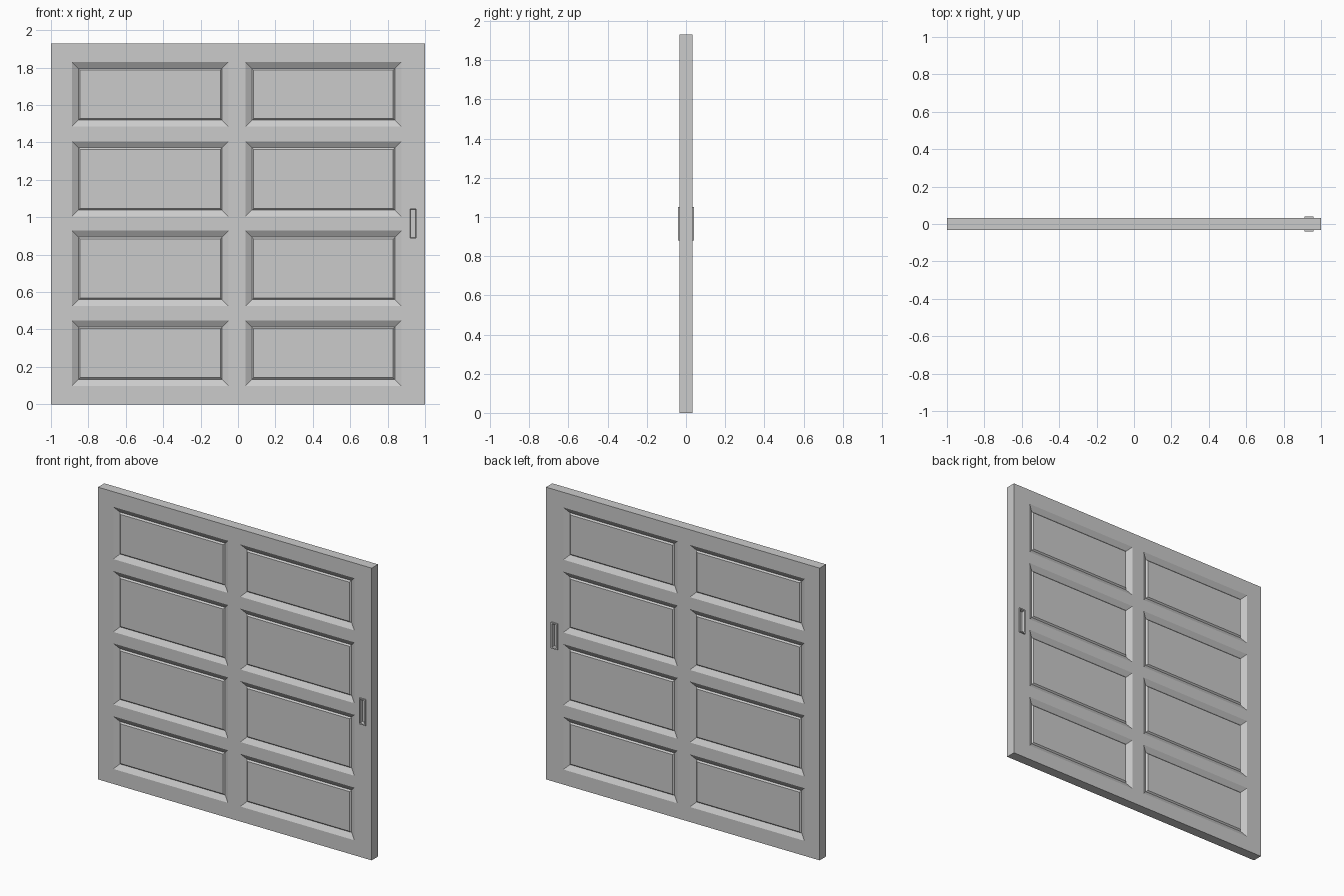
import bpy, bmesh

if "Cube" in bpy.data.objects:
    bpy.data.objects.remove(bpy.data.objects["Cube"])

T = 0.033            # half thickness of the door
PROUD = 0.041        # front of the pull rim
COLS = [(-0.888, -0.051), (0.04, 0.873)]
ROWS = [(0.099, 0.447), (0.525, 0.928), (1.004, 1.406), (1.485, 1.83)]
PULL_X, PULL_Z = (0.912, 0.96), (0.88, 1.052)


def inside(face, xr, zr):
    c = face.calc_center_median()
    return xr[0] < c.x < xr[1] and zr[0] < c.z < zr[1]


def sheet(bm, xs, zs, y):
    """Grid of faces at depth y, facing the front."""
    v = [[bm.verts.new((x, y, z)) for z in zs] for x in xs]
    for i in range(len(xs) - 1):
        for j in range(len(zs) - 1):
            bm.faces.new((v[i][j], v[i+1][j], v[i+1][j+1], v[i][j+1]))
    bm.normal_update()


def inset(bm, faces, width, depth):
    bmesh.ops.inset_individual(bm, faces=faces, thickness=width, depth=depth,
                               use_even_offset=True)
    bm.normal_update()


def rim_to(bm, y):
    """Extrude the outer border back to depth y."""
    edges = [e for e in bm.edges if e.is_boundary]
    geom = bmesh.ops.extrude_edge_only(bm, edges=edges)["geom"]
    for v in geom:
        if isinstance(v, bmesh.types.BMVert):
            v.co.y = y


def finish(bm, name):
    me = bpy.data.meshes.new(name)
    bm.to_mesh(me)
    bm.free()
    ob = bpy.data.objects.new(name, me)
    bpy.context.collection.objects.link(ob)
    mod = ob.modifiers.new("both_sides", 'MIRROR')
    mod.use_axis = (False, True, False)
    mod.merge_threshold = 0.0005


# Door slab with raised, chamfered panels
bm = bmesh.new()
xs = sorted([-1, 1, *PULL_X] + [x for c in COLS for x in c])
zs = sorted([0, 1.93, *PULL_Z] + [z for r in ROWS for z in r])
sheet(bm, xs, zs, -T)
rim_to(bm, 0)
front = lambda: [f for f in bm.faces if f.normal.y < -0.9]
bm.normal_update()
for c in COLS:
    for r in ROWS:
        cells = [f for f in front() if inside(f, c, r)]
        if len(cells) > 1:
            bmesh.ops.dissolve_faces(bm, faces=cells, use_verts=False)
            bm.normal_update()
panels = [f for f in front() if any(inside(f, c, r) for c in COLS for r in ROWS)]
inset(bm, panels, 0.034, -0.021)
inset(bm, panels, 0.009, 0.009)
# Opening for the pull
hole = [f for f in front() if inside(f, PULL_X, PULL_Z)]
bmesh.ops.delete(bm, geom=hole, context='FACES')
finish(bm, "door_slab")

# Recessed pull, one on each side
bm = bmesh.new()
sheet(bm, PULL_X, PULL_Z, -PROUD)
rim_to(bm, -T + 0.001)
bm.normal_update()
cup = [f for f in bm.faces if f.normal.y < -0.9]
inset(bm, cup, 0.008, 0)
inset(bm, cup, 0.003, -0.022)
finish(bm, "recessed_pull")
